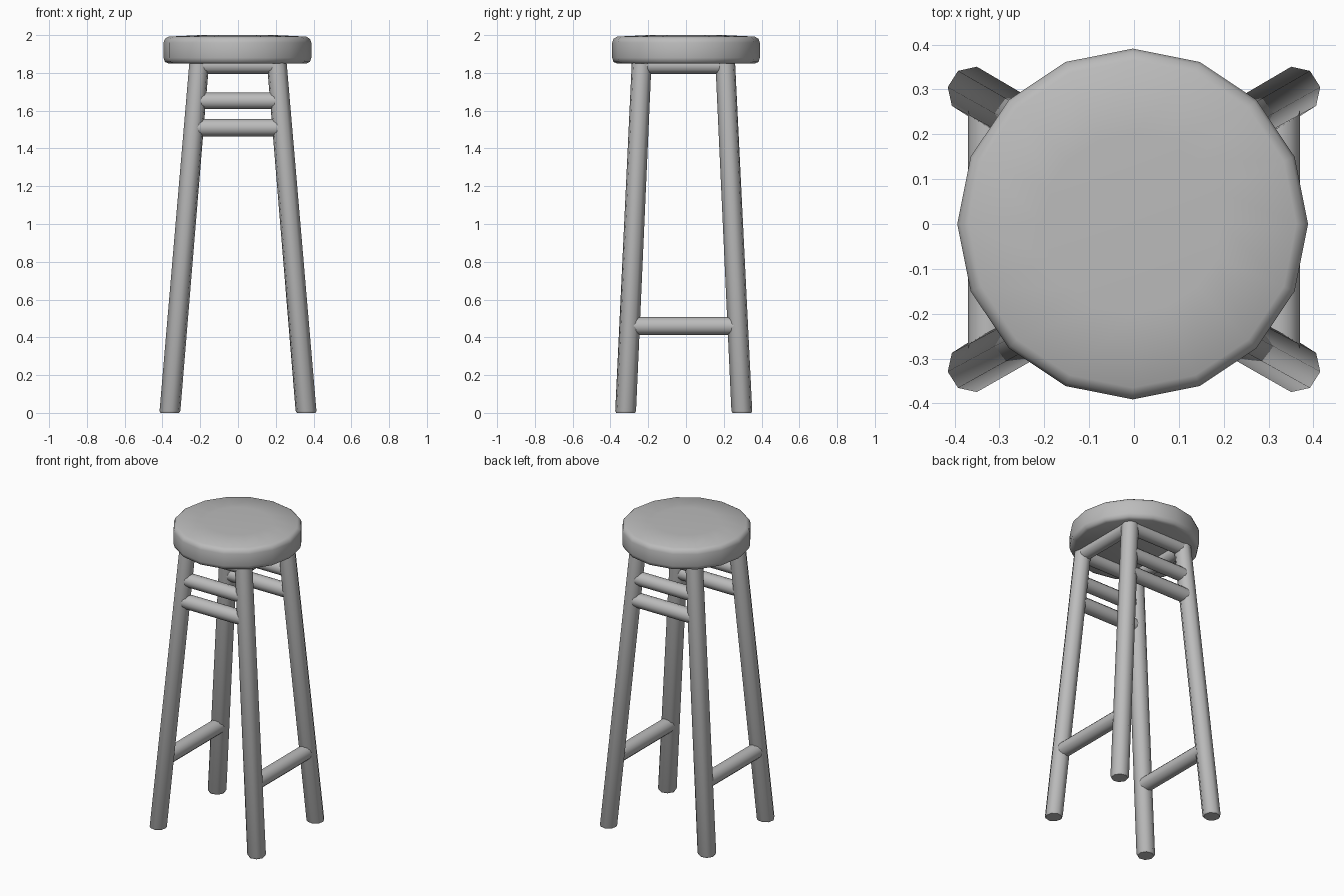
import bpy
import bmesh
from math import cos, sin, pi, radians
from mathutils import Vector

cube = bpy.data.objects.get("Cube")
if cube:
    bpy.data.objects.remove(cube, do_unlink=True)

grey = bpy.data.materials.new("plain grey")
grey.use_nodes = True
grey.diffuse_color = (0.5, 0.5, 0.5, 1)
grey.node_tree.nodes["Principled BSDF"].inputs["Base Color"].default_value = grey.diffuse_color


def loft(name, rings, sides, spin=0, across=Vector((1, 0, 0)), up=Vector((0, 1, 0)), angle=50):
    """Skin a closed solid through (centre, radius) rings lying in the across/up plane."""
    bm = bmesh.new()
    loops = []
    for centre, radius in rings:
        turns = [spin + 2 * pi * i / sides for i in range(sides)]
        loops.append([bm.verts.new(Vector(centre) + radius * (cos(a) * across + sin(a) * up))
                      for a in turns])
    for low, high in zip(loops, loops[1:]):
        for i in range(sides):
            j = (i + 1) % sides
            bm.faces.new((low[i], low[j], high[j], high[i]))
    bm.faces.new(loops[0][::-1])
    bm.faces.new(loops[-1])
    bmesh.ops.recalc_face_normals(bm, faces=bm.faces[:])
    mesh = bpy.data.meshes.new(name)
    bm.to_mesh(mesh)
    bm.free()
    mesh.materials.append(grey)
    obj = bpy.data.objects.new(name, mesh)
    bpy.context.collection.objects.link(obj)
    bpy.ops.object.select_all(action='DESELECT')
    obj.select_set(True)
    bpy.context.view_layer.objects.active = obj
    bpy.ops.object.shade_smooth_by_angle(angle=radians(angle))
    return obj


LEG_TOP = 1.87


def leg_centre(sx, sy, z):
    """Centre of a splayed leg at height z."""
    t = z / LEG_TOP
    foot_y, head_y = (0.296, 0.207) if sy > 0 else (-0.32, -0.234)
    return Vector((sx * (0.361 - 0.157 * t), foot_y + (head_y - foot_y) * t, z))


def rung(name, start, end, radius):
    """Round bar between two legs, ending inside them."""
    axis = (end - start).normalized()
    up = Vector((0, 0, 1))
    loft(name, [(start, radius), (end, radius)], 12, 0, axis.cross(up), up)


# Seat: sixteen-sided disc with softened rims
seat_profile = [(0.365, 1.85), (0.384, 1.858), (0.391, 1.88), (0.391, 1.96),
                (0.384, 1.98), (0.365, 1.992), (0.2, 2.0)]
loft("seat", [((-0.003, 0, z), r) for r, z in seat_profile], 16)

# Legs: splayed octagonal posts with a small foot chamfer
for sx, side in ((-1, "right"), (1, "left")):
    for sy, end in ((-1, "front"), (1, "back")):
        rings = [(leg_centre(sx, sy, z), r)
                 for z, r in ((0, 0.05), (0.01, 0.056), (LEG_TOP, 0.053))]
        loft(f"{end}_{side}_leg", rings, 8, radians(10 if sx * sy > 0 else 35))

# Front and back: top rail under the seat and two rungs
for sy, end in ((-1, "front"), (1, "back")):
    for part, z, r in (("top_rail", 1.84, 0.045), ("upper_rung", 1.652, 0.044),
                       ("lower_rung", 1.51, 0.046)):
        rung(f"{end}_{part}", leg_centre(-1, sy, z), leg_centre(1, sy, z), r)

# Sides: top rail under the seat and a low foot rest
for sx, side in ((-1, "right"), (1, "left")):
    for part, z, r in (("top_rail", 1.84, 0.045), ("foot_rest", 0.46, 0.048)):
        rung(f"{side}_{part}", leg_centre(sx, -1, z), leg_centre(sx, 1, z), r)
